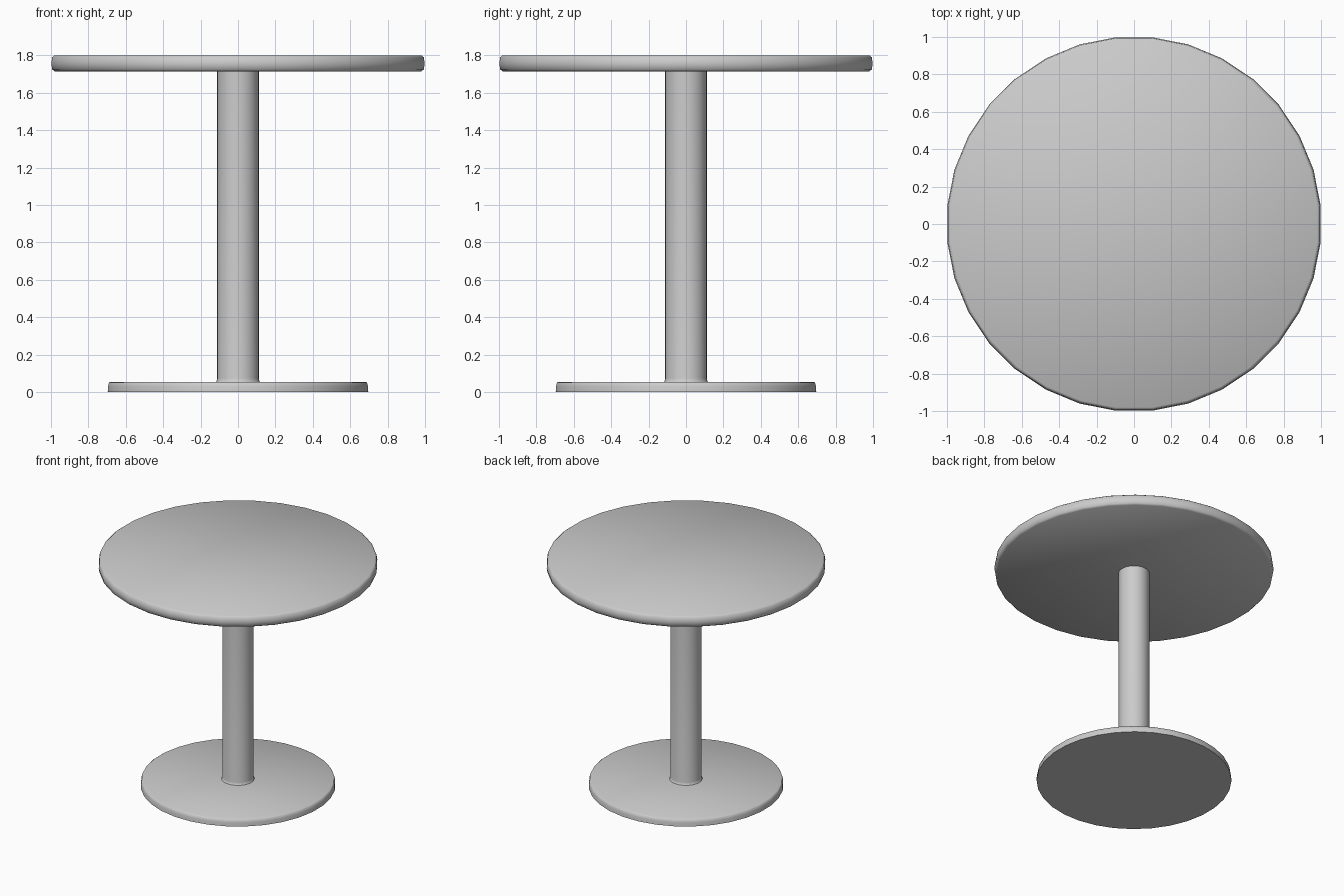
import bpy, math

if "Cube" in bpy.data.objects:
    bpy.data.objects.remove(bpy.data.objects["Cube"])

grey = bpy.data.materials.new("light grey")
grey.diffuse_color = (0.6, 0.6, 0.6, 1)
grey.use_nodes = True
grey.node_tree.nodes["Principled BSDF"].inputs["Base Color"].default_value = grey.diffuse_color


def lathe(name, profile, sides, phase=0.0):
    """Spin a (radius, z) profile around z, capping both ends."""
    verts, faces = [], []
    for r, z in profile:
        for i in range(sides):
            a = 2 * math.pi * (i + phase) / sides
            verts.append((r * math.cos(a), r * math.sin(a), z))
    for k in range(len(profile) - 1):
        for i in range(sides):
            j = (i + 1) % sides
            faces.append((k * sides + i, k * sides + j,
                          (k + 1) * sides + j, (k + 1) * sides + i))
    faces.append(tuple(reversed(range(sides))))
    top = (len(profile) - 1) * sides
    faces.append(tuple(range(top, top + sides)))
    mesh = bpy.data.meshes.new(name)
    mesh.from_pydata(verts, [], faces)
    mesh.materials.append(grey)
    obj = bpy.data.objects.new(name, mesh)
    bpy.context.collection.objects.link(obj)
    bpy.ops.object.select_all(action='DESELECT')
    obj.select_set(True)
    bpy.context.view_layer.objects.active = obj
    bpy.ops.object.shade_smooth_by_angle(angle=math.radians(50))
    return obj


# Round top with softened rims
lathe("table_top", [(0.985, 1.715), (0.998, 1.725), (1.003, 1.755),
                    (0.998, 1.79), (0.985, 1.80)], 32, 0.5)

# Central column with a small flare where it meets the base
lathe("column", [(0.122, 0.05), (0.114, 0.06), (0.111, 0.075),
                 (0.111, 1.72)], 32)

# Slightly tapered foot disc
lathe("base_disc", [(0.70, 0.0), (0.698, 0.03), (0.693, 0.05),
                    (0.685, 0.055)], 32, 0.5)
